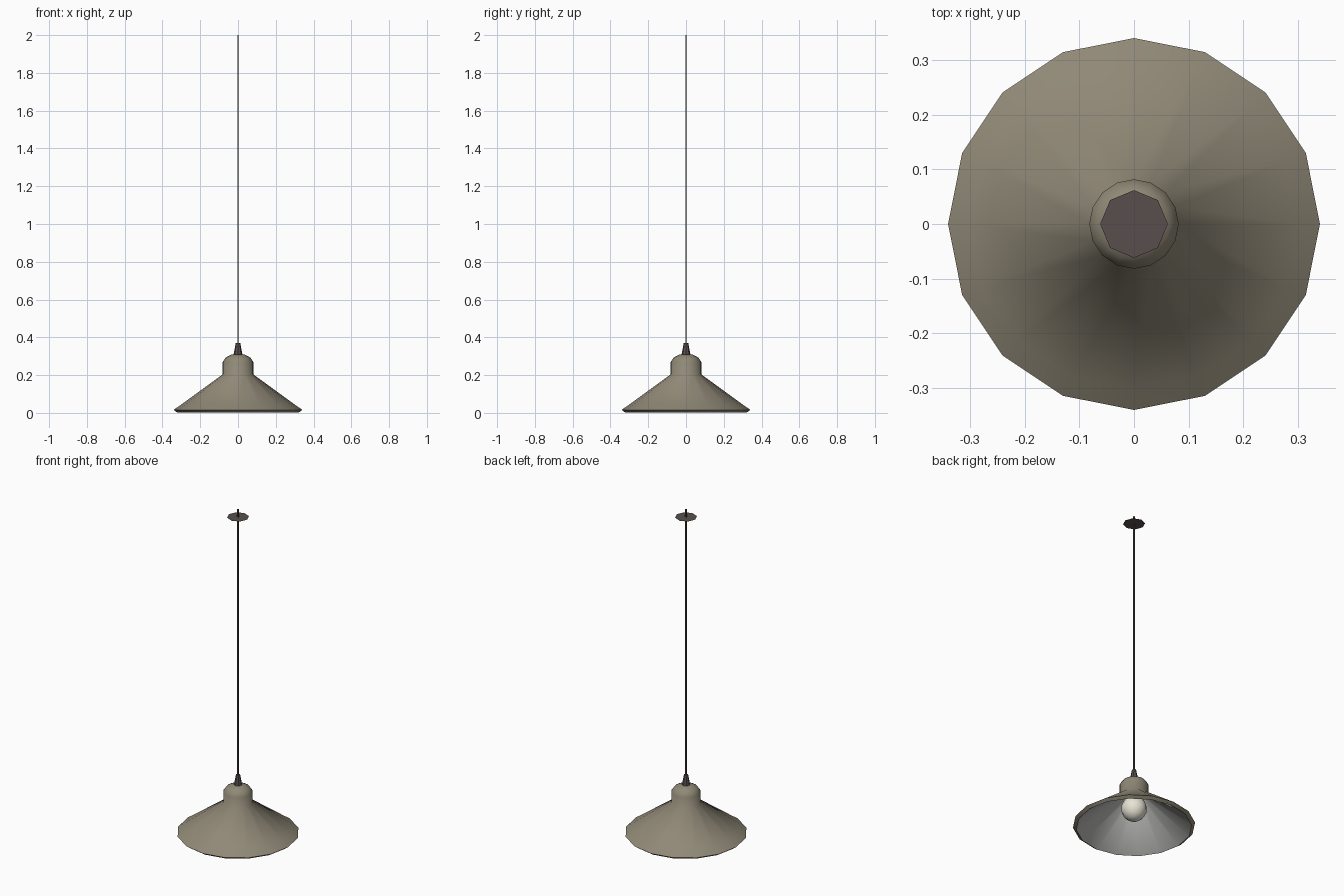
import bpy, bmesh, math

if "Cube" in bpy.data.objects:
    bpy.data.objects.remove(bpy.data.objects["Cube"])


def material(name, rgb):
    m = bpy.data.materials.new(name)
    m.diffuse_color = (*rgb, 1.0)
    m.use_nodes = True
    m.node_tree.nodes["Principled BSDF"].inputs["Base Color"].default_value = m.diffuse_color
    return m


SHADE = material("warm grey enamel", (0.28, 0.25, 0.185))
LINING = material("pale grey lining", (0.48, 0.48, 0.47))
BULB = material("bulb white", (0.80, 0.77, 0.66))
FITTING = material("dark brown fitting", (0.095, 0.078, 0.073))


def lathe(name, profile, sides, mats, rule=None, smooth=35, turn=0.0):
    """Revolve (radius, z) points about z; rule maps a profile segment to a material slot."""
    bm = bmesh.new()
    rings = []
    for r, z in profile:
        if r == 0:
            rings.append([bm.verts.new((0, 0, z))] * sides)
        else:
            rings.append([bm.verts.new((r * math.cos(math.tau * i / sides + turn),
                                        r * math.sin(math.tau * i / sides + turn), z))
                          for i in range(sides)])
    for s in range(len(rings) - 1):
        a, b = rings[s], rings[s + 1]
        for i in range(sides):
            j = (i + 1) % sides
            # profiles run upward on the outside, so this order faces outward
            loop = list(dict.fromkeys((a[i], a[j], b[j], b[i])))
            f = bm.faces.new(loop)
            f.material_index = rule(s) if rule else 0
    me = bpy.data.meshes.new(name)
    bm.to_mesh(me)
    bm.free()
    ob = bpy.data.objects.new(name, me)
    bpy.context.collection.objects.link(ob)
    for m in mats:
        me.materials.append(m)
    if smooth:
        bpy.ops.object.select_all(action='DESELECT')
        ob.select_set(True)
        bpy.context.view_layer.objects.active = ob
        bpy.ops.object.shade_smooth_by_angle(angle=math.radians(smooth))
    return ob


# Lampshade: lining from the inside top down to the rim, then the outside up to the cap
lathe("lampshade",
      [(0, 0.255), (0.07, 0.25), (0.072, 0.192), (0.322, 0.002),
       (0.341, 0.016), (0.302, 0.043), (0.082, 0.203),
       (0.082, 0.268), (0.065, 0.293), (0.035, 0.309), (0, 0.312)],
      16, [SHADE, LINING], rule=lambda s: 1 if s < 3 else 0, smooth=60)

# Bulb hanging inside the shade
lathe("bulb",
      [(0, 0.048), (0.03, 0.054), (0.055, 0.073), (0.071, 0.105), (0.071, 0.135),
       (0.057, 0.168), (0.038, 0.195), (0.034, 0.25)],
      12, [BULB], smooth=60)

# Tapered cord grip above the cap
lathe("cord_grip", [(0.024, 0.305), (0.012, 0.37), (0, 0.37)], 8, [FITTING])

# Square hanging cord
lathe("cord", [(0.005, 0.36), (0.005, 2.0)], 4, [FITTING], smooth=0, turn=math.pi / 4)

# Flat octagonal ceiling plate, a single sheet
lathe("ceiling_plate", [(0.062, 1.952), (0, 1.952)], 8, [FITTING], smooth=0)
